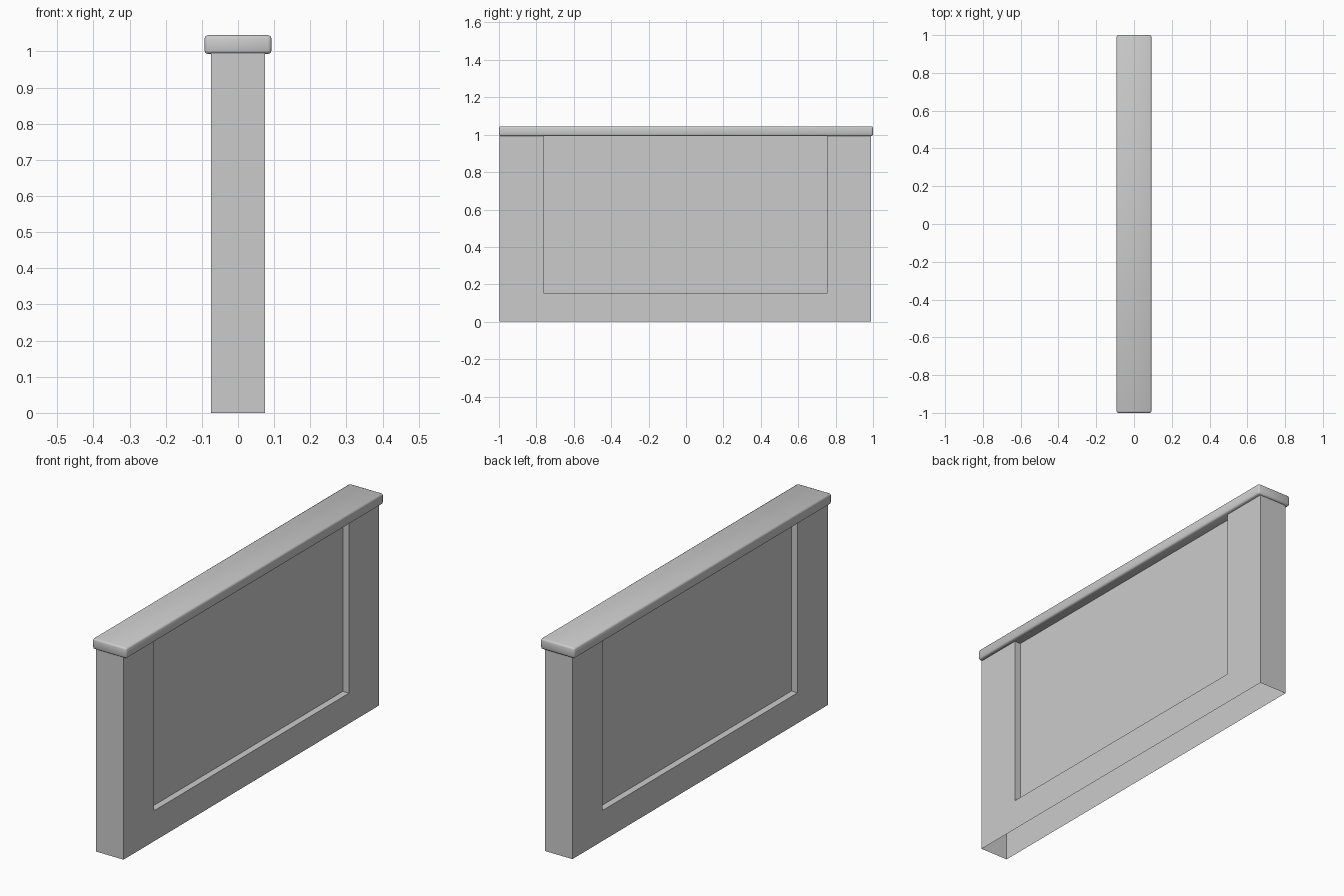
import bpy
import bmesh
from mathutils import Vector

if "Cube" in bpy.data.objects:
    bpy.data.objects.remove(bpy.data.objects["Cube"], do_unlink=True)

# One grey for the whole wall
grey = bpy.data.materials.new("plain grey")
grey.use_nodes = True
colour = (0.6, 0.6, 0.6, 1)
grey.diffuse_color = colour
grey.node_tree.nodes["Principled BSDF"].inputs["Base Color"].default_value = colour


def box(low, high):
    """Return a bmesh box spanning two corners."""
    bm = bmesh.new()
    low, high = Vector(low), Vector(high)
    bmesh.ops.create_cube(bm, size=1)
    bmesh.ops.scale(bm, vec=high - low, verts=bm.verts)
    bmesh.ops.translate(bm, vec=(low + high) / 2, verts=bm.verts)
    return bm


def add_object(name, bm):
    mesh = bpy.data.meshes.new(name)
    bm.to_mesh(mesh)
    bm.free()
    mesh.materials.append(grey)
    obj = bpy.data.objects.new(name, mesh)
    bpy.context.collection.objects.link(obj)
    return obj


# Wall body: hollow shell, its top end tucked into the cap
half_width, recess_depth = 0.075, 0.033
recess_back, recess_front, recess_bottom = 0.755, -0.76, 0.15
bm = box((-half_width, -0.997, 0), (half_width, 0.99, 1.0))
bm.normal_update()
open_ends = [f for f in bm.faces if abs(f.normal.z) > 0.9]
bmesh.ops.delete(bm, geom=open_ends, context='FACES_ONLY')

# Cut the panel outline into both long sides
for point, normal in (((0, recess_front, 0), (0, 1, 0)),
                      ((0, recess_back, 0), (0, 1, 0)),
                      ((0, 0, recess_bottom), (0, 0, 1))):
    bmesh.ops.bisect_plane(bm, geom=bm.verts[:] + bm.edges[:] + bm.faces[:],
                           plane_co=point, plane_no=normal)

# Push the panels inward
bm.normal_update()
panels = []
for f in bm.faces:
    c = f.calc_center_median()
    if abs(f.normal.x) > 0.9 and recess_front < c.y < recess_back and c.z > recess_bottom:
        panels.append((f, f.normal.copy()))
for face, normal in panels:
    result = bmesh.ops.extrude_discrete_faces(bm, faces=[face])
    bmesh.ops.translate(bm, vec=-normal * recess_depth, verts=result["faces"][0].verts)
bmesh.ops.remove_doubles(bm, verts=bm.verts, dist=0.0001)
bmesh.ops.dissolve_limit(bm, angle_limit=0.01, verts=bm.verts, edges=bm.edges)
add_object("wall_body", bm)

# Coping cap: softly rounded slab
cap = add_object("coping_cap", box((-0.0925, -1, 0.993), (0.0925, 1, 1.045)))
bevel = cap.modifiers.new("rounded edges", 'BEVEL')
bevel.width = 0.009
bevel.segments = 2
cap.data.shade_smooth()
